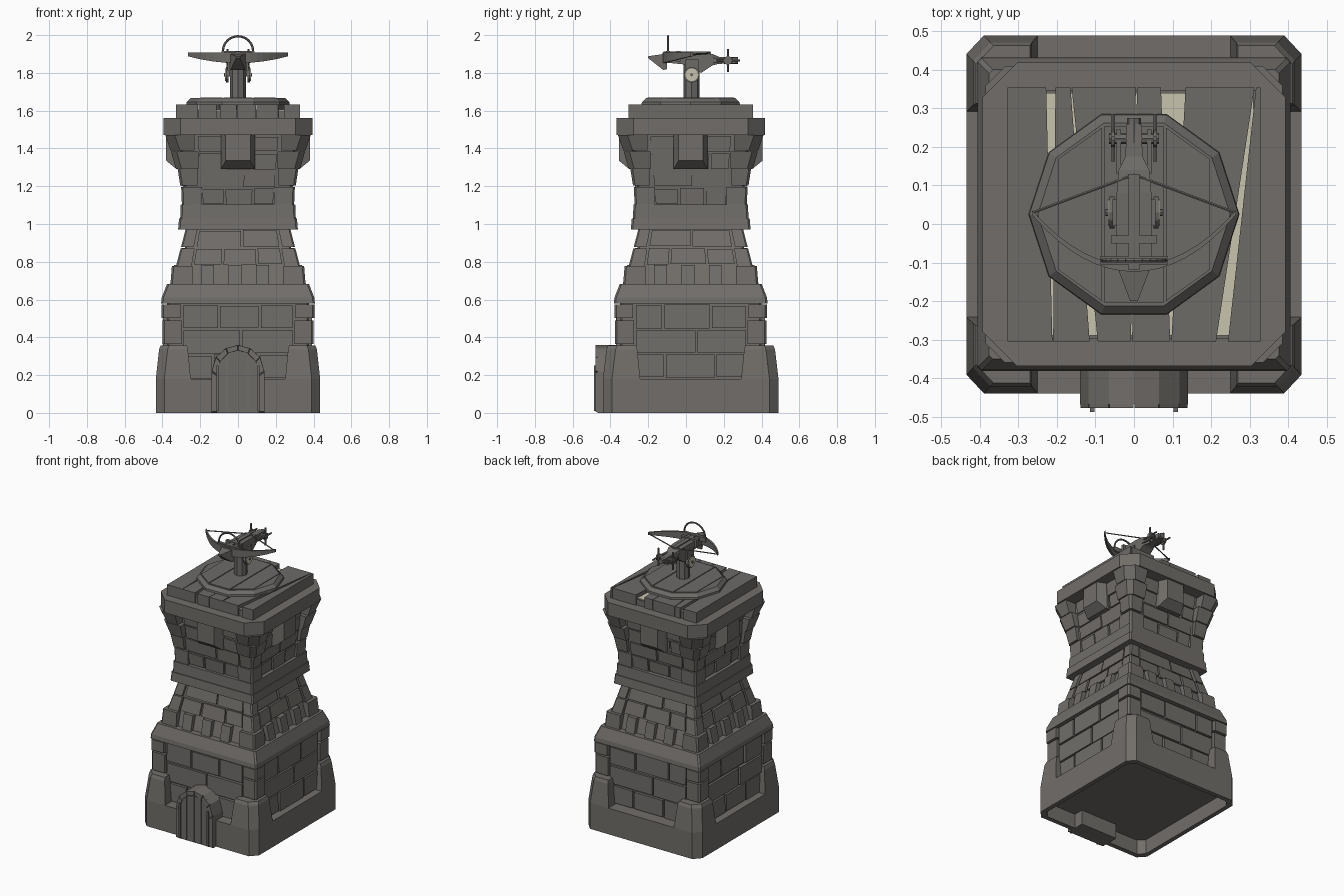
import bpy, bmesh, math, random
from mathutils import Matrix, Vector

if "Cube" in bpy.data.objects:
    bpy.data.objects.remove(bpy.data.objects["Cube"])
random.seed(4)
CY = 0.025  # the tower axis sits slightly behind the origin
SIDES = [Matrix.Translation((0, CY, 0)) @ Matrix.Rotation(k * math.pi / 2, 4, 'Z') for k in range(4)]
AXIS = SIDES[:1]
IDENT = [Matrix.Identity(4)]


def material(name, rgb):
    m = bpy.data.materials.new(name)
    m.diffuse_color = (*rgb, 1)
    m.use_nodes = True
    m.node_tree.nodes["Principled BSDF"].inputs["Base Color"].default_value = m.diffuse_color
    return m


STONE = material("grey_stone", (0.165, 0.155, 0.143))
WOOD = material("weathered_wood", (0.155, 0.147, 0.137))
CREAM = material("pale_cream", (0.58, 0.55, 0.42))


def loft(bm, rings, mats=IDENT):
    """Skin a list of equal-length point rings and cap both ends."""
    for m in mats:
        vs = [[bm.verts.new(m @ Vector(p)) for p in r] for r in rings]
        n = len(rings[0])
        for a, b in zip(vs, vs[1:]):
            for i in range(n):
                bm.faces.new((a[i], a[(i + 1) % n], b[(i + 1) % n], b[i]))
        bm.faces.new(vs[0][::-1])
        bm.faces.new(vs[-1])


def finish(name, bm, mat):
    bmesh.ops.recalc_face_normals(bm, faces=bm.faces)
    me = bpy.data.meshes.new(name)
    bm.to_mesh(me)
    bm.free()
    me.materials.append(mat)
    o = bpy.data.objects.new(name, me)
    bpy.context.collection.objects.link(o)
    return o


def square(h, z, c=0.01, sy=1.0):
    pts = [(h, c - h), (h, h - c), (h - c, h), (c - h, h), (-h, h - c), (-h, c - h), (c - h, -h), (h - c, -h)]
    return [(x, y * sy, z) for x, y in pts]


def corner(h, w, z, c=0.03, inner=0.25, sy=1.0):
    """L-shaped plan of a corner stone."""
    pts = [(h, w), (h, h - c), (h - c, h), (w, h), (w, inner), (inner, inner), (inner, w)]
    return [(x, y * sy, z) for x, y in pts]


def box(bm, x0, x1, y0, y1, z0, z1, mats=IDENT):
    loft(bm, [[(x0, y0, z), (x1, y0, z), (x1, y1, z), (x0, y1, z)] for z in (z0, z1)], mats)


def rod(bm, a, b, r, n=8):
    a, b = Vector(a), Vector(b)
    q = (b - a).to_track_quat('Z', 'Y').to_matrix().to_4x4()
    bmesh.ops.create_cone(bm, cap_ends=True, segments=n, radius1=r, radius2=r, depth=(b - a).length,
                          matrix=Matrix.Translation((a + b) / 2) @ q)


def bricks(bm, z0, z1, rows, d0, d1, w0, w1):
    """Irregular courses of blocks on all four sloping walls."""
    at = lambda a, b, z: a + (b - a) * (z - z0) / (z1 - z0)
    for m in SIDES:
        for r in range(rows):
            za = z0 + (z1 - z0) * r / rows + 0.006
            zb = z0 + (z1 - z0) * (r + 1) / rows - 0.006
            cuts = [-1, 0.1, 1] if r % 2 else [-1, -0.4, 0.45, 1]
            cuts = [c + (random.uniform(-.1, .1) if abs(c) < 1 else 0) for c in cuts]
            for a, b in zip(cuts, cuts[1:]):
                e = random.uniform(-0.004, 0.005)
                rings = []
                for z in (za, zb):
                    w, d = at(w0, w1, z), at(d0, d1, z) + e
                    u, v = a * w + 0.006, b * w - 0.006
                    z += random.uniform(-.004, .004)
                    rings.append([(u, -d, z), (v, -d, z), (v, 0.05 - d, z), (u, 0.05 - d, z)])
                loft(bm, rings, [m])


# Plinth, hollow underneath, with raised corners
SY = 1.068
bm = bmesh.new()
loft(bm, [square(.405, .1, .04, SY), square(.405, 0, .04, SY), square(.435, 0, .045, SY),
          square(.435, .18, .045, SY), square(.36, .18, .03, SY)], AXIS)
for sx in (1, -1):
    for sy in (1, -1):
        m = AXIS[0] @ Matrix.Diagonal((sx, sy, 1, 1))
        loft(bm, [corner(.435, .25, .18, .045, .34, SY), corner(.418, .265, .335, .045, .34, SY),
                  corner(.41, .27, .357, .045, .34, SY)], [m])
finish("plinth", bm, STONE)

# Core wall behind the blocks
bm = bmesh.new()
loft(bm, [square(h, z, .01) for h, z in ((.375, .11), (.375, .58), (.335, .68), (.306, .78), (.257, .97),
          (.27, 1.03), (.272, 1.1), (.297, 1.3), (.31, 1.5))], AXIS)
finish("core_wall", bm, STONE)

# Block courses
bm = bmesh.new()
bricks(bm, .18, .575, 3, .394, .39, .295, .295)
bricks(bm, .78, .97, 2, .318, .27, .24, .21)
bricks(bm, 1.10, 1.47, 4, .285, .318, .19, .22)
finish("wall_blocks", bm, STONE)

# Corner stones
bm = bmesh.new()
for h0, h1, w0, w1, z0, z1, c in (
        (.40, .40, .30, .30, .365, .49, .01), (.404, .404, .305, .305, .502, .575, .01),
        (.358, .35, .24, .24, .68, .778, .01), (.328, .304, .245, .23, .778, .87, .008),
        (.302, .278, .235, .215, .877, .97, .008), (.297, .301, .19, .19, 1.10, 1.195, .01),
        (.306, .32, .215, .215, 1.205, 1.295, .012), (.33, .355, .21, .21, 1.295, 1.385, .03),
        (.357, .385, .23, .23, 1.388, 1.47, .05)):
    loft(bm, [corner(h0, w0, z0, c, .18), corner(h1, w1, z1, c, .18)], SIDES)
finish("corner_stones", bm, STONE)

# Horizontal bands
bm = bmesh.new()
loft(bm, [square(.407, .58), square(.404, .61), square(.376, .682)], AXIS)
loft(bm, [square(.317, .97), square(.312, 1.03)], AXIS)
loft(bm, [square(.306, 1.03), square(.303, 1.102)], AXIS)
loft(bm, [square(.394, 1.47, .09), square(.394, 1.56, .09)], AXIS)
finish("stone_bands", bm, STONE)

# Small upright stones above the lower band
bm = bmesh.new()
for u in (-.16, -.015, .13):
    loft(bm, [[(u - .034, -d, z), (u + .034, -d, z), (u + .034, -.29, z), (u - .034, -.29, z)]
              for d, z in ((.36, .68), (.338, .782))], SIDES)
finish("band_dentils", bm, STONE)

# Projecting chutes below the top band
bm = bmesh.new()
loft(bm, [[(-w, -d, z), (w, -d, z), (w, -d, 1.475), (-w, -d, 1.475)]
          for w, d, z in ((.09, .28, 1.29), (.09, .325, 1.29), (.065, .38, 1.335))], SIDES)
finish("wall_chutes", bm, STONE)

# Arched doorway: stone hood, segmented frame, planks
half = [(.14, 0), (.14, .22), (.118, .295), (.065, .342), (0, .36)]
arch = half + [(-x, z) for x, z in half[-2::-1]]
inner = [(x * .8, z * .92) for x, z in arch]
bm = bmesh.new()
loft(bm, [[(x, y, z) for x, z in arch] for y in (-.468, -.34)])
finish("door_hood", bm, STONE)
bm = bmesh.new()
for i in range(len(arch) - 1):
    q = [arch[i], arch[i + 1], inner[i + 1], inner[i]]
    cx, cz = sum(p[0] for p in q) / 4, sum(p[1] for p in q) / 4
    loft(bm, [[(cx + (x - cx) * s, y, cz + (z - cz) * s) for x, z in q] for y, s in ((-.465, .98), (-.478, .94))])
finish("door_frame", bm, STONE)
bm = bmesh.new()
for x0, x1, t0, t1 in ((-.108, -.06, .25, .305), (-.054, -.004, .31, .325), (.003, .05, .325, .315), (.056, .108, .31, .25)):
    loft(bm, [[(x0, y, 0.005), (x1, y, 0.005), (x1, y, t1), (x0, y, t0)] for y in (-.46, -.474)])
for s in (1, -1):
    box(bm, s * .108 - .006, s * .108 + .006, -.488, -.465, .01, .25)
finish("door_planks", bm, WOOD)

# Deck planks with tapering gaps over a base and pale underlay
F, B = CY - .33, CY + .33
bm = bmesh.new()
box(bm, -.322, .322, F + .008, B - .008, 1.555, 1.6)
finish("deck_base", bm, WOOD)
bm = bmesh.new()
box(bm, -.31, .31, F + .015, B - .015, 1.598, 1.606)
finish("deck_underlay", bm, CREAM)
bm = bmesh.new()
for f0, f1, b0, b1 in ((-.328, -.212, -.328, -.228), (-.21, -.115, -.204, -.165), (-.094, -.008, -.162, .005),
                       (-.005, .094, .008, .07), (.097, .213, .134, .313), (.244, .328, .317, .328)):
    loft(bm, [[(f0, F, z), (f1, F, z), (b1, B, z), (b0, B, z)] for z in (1.558, 1.632)])
finish("deck_planks", bm, WOOD)

# Ten-sided turntable with bevelled rim and three boards
ring = lambda r, z: [(r * math.cos(i * math.pi / 5), CY + r * math.sin(i * math.pi / 5), z) for i in range(10)]
bm = bmesh.new()
loft(bm, [ring(.274, 1.63), ring(.272, 1.645), ring(.25, 1.666)])
finish("turntable", bm, WOOD)
bm = bmesh.new()
for s in (1, -1):  # side boards follow the ten-sided outline
    loft(bm, [[(s * .083, CY - .225, z), (s * .198, CY - .143, z), (s * .198, CY + .143, z), (s * .083, CY + .225, z)]
              for z in (1.66, 1.67)])
box(bm, -.077, .077, CY - .229, CY + .229, 1.66, 1.67)
finish("turntable_boards", bm, WOOD)

# Weapon post and pivot
bm = bmesh.new()
rod(bm, (0, .03, 1.66), (0, .03, 1.86), .042)
for s in (1, -1):
    box(bm, min(s * .043, s * .056), max(s * .043, s * .056), -.005, .065, 1.78, 1.87)
    rod(bm, (s * .05, .03, 1.79), (s * .064, .03, 1.79), .042, 12)
    rod(bm, (s * .06, .03, 1.79), (s * .074, .03, 1.79), .009, 8)
finish("weapon_post", bm, WOOD)
bm = bmesh.new()
for s in (1, -1):
    rod(bm, (s * .06, .03, 1.79), (s * .068, .03, 1.79), .034, 12)
finish("pivot_discs", bm, CREAM)

# Stock and pointed prow
bm = bmesh.new()
loft(bm, [[(-w, y, z0), (w, y, z0), (w, y, z1), (-w, y, z1)] for y, w, z0, z1 in
          ((-.2, .01, 1.878, 1.888), (-.12, .04, 1.815, 1.9), (-.1, .045, 1.82, 1.905))])
loft(bm, [[(-w, y, z0), (w, y, z0), (w, y, z1), (-w, y, z1)] for y, w, z0, z1 in
          ((-.11, .045, 1.855, 1.905), (-.01, .045, 1.845, 1.905), (.08, .045, 1.8, 1.905), (.14, .04, 1.84, 1.9),
           (.175, .022, 1.848, 1.885), (.26, .02, 1.85, 1.882))])
box(bm, -.014, .014, -.12, .13, 1.89, 1.912)
box(bm, -.06, .06, -.05, -.03, 1.86, 1.915)
box(bm, -.088, .088, -.105, -.085, 1.885, 1.915)
finish("stock", bm, WOOD)

# Curved bow and string
bm = bmesh.new()
rings = []
for i in range(-8, 9):
    t = i / 8
    y, zb, w = -.115 + .145 * abs(t) ** 2.1, 1.888 - .036 * (1 - t * t), .009 - .003 * abs(t)
    rings.append([(.265 * t, y - w, zb), (.265 * t, y + w, zb), (.265 * t, y + w, 1.907), (.265 * t, y - w, 1.907)])
loft(bm, rings)
finish("bow", bm, WOOD)
bm = bmesh.new()
for s in (1, -1):
    rod(bm, (s * .262, .03, 1.895), (0, .128, 1.905), .004, 6)
finish("bowstring", bm, WOOD)

# Sighting hoop
bm = bmesh.new()
pts = [(.08 * math.cos(a), -.095, 1.915 + .079 * math.sin(a)) for a in [math.pi * i / 12 for i in range(13)]]
for a, b in zip(pts, pts[1:]):
    rod(bm, a, b, .006, 6)
finish("sighting_hoop", bm, WOOD)

# Rear winch with spoked handles
bm = bmesh.new()
rod(bm, (-.065, .222, 1.866), (.065, .222, 1.866), .014)
rod(bm, (0, .2, 1.866), (0, .275, 1.866), .018)
for s in (1, -1):
    box(bm, s * .04 - .006, s * .04 + .006, .13, .245, 1.855, 1.878)
    rod(bm, (s * .05, .222, 1.866), (s * .06, .222, 1.866), .024)
    rod(bm, (s * .055, .222, 1.805), (s * .055, .222, 1.926), .006, 6)
    rod(bm, (s * .055, .162, 1.866), (s * .055, .285, 1.866), .006, 6)
finish("winch", bm, WOOD)
